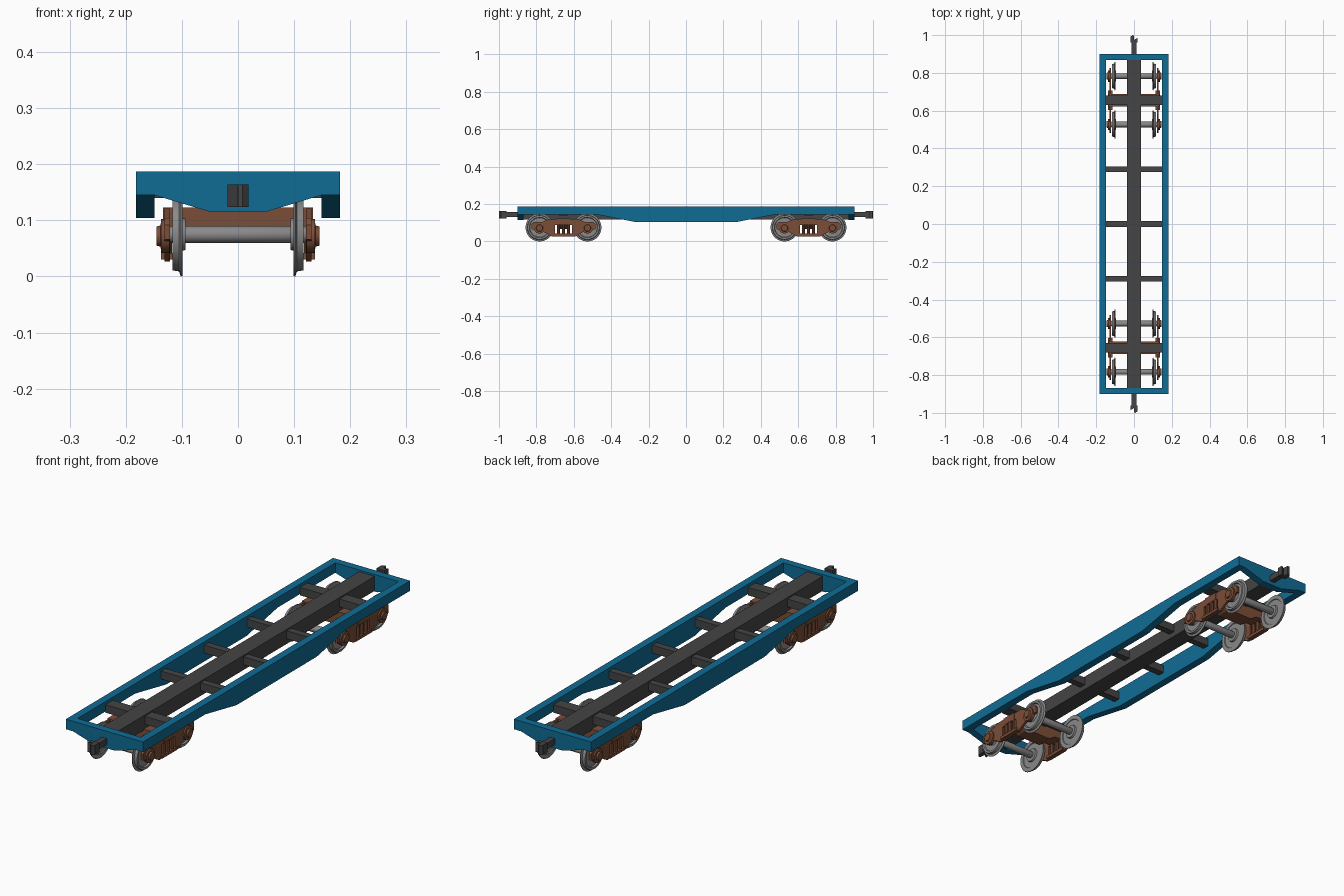
import bpy, bmesh, math
from mathutils import Matrix, Vector

if "Cube" in bpy.data.objects:
    bpy.data.objects.remove(bpy.data.objects["Cube"])


def material(name, col):
    m = bpy.data.materials.new(name)
    m.diffuse_color = (*col, 1)
    m.use_nodes = True
    m.node_tree.nodes["Principled BSDF"].inputs["Base Color"].default_value = m.diffuse_color
    return m


BLUE = material("blue_paint", (0.005, 0.15, 0.30))
DARK = material("dark_steel", (0.06, 0.058, 0.058))
BROWN = material("rust_brown", (0.20, 0.075, 0.04))
GREY = material("wheel_steel", (0.25, 0.25, 0.25))


def finish(name, bm, mat, smooth=False):
    bmesh.ops.recalc_face_normals(bm, faces=bm.faces)
    me = bpy.data.meshes.new(name)
    bm.to_mesh(me)
    bm.free()
    me.materials.append(mat)
    ob = bpy.data.objects.new(name, me)
    bpy.context.collection.objects.link(ob)
    if smooth:
        bpy.ops.object.select_all(action='DESELECT')
        ob.select_set(True)
        bpy.context.view_layer.objects.active = ob
        bpy.ops.object.shade_smooth_by_angle(angle=math.radians(35))
    return ob


def prism(name, pts, axis, a, b, mat):
    """Extrude a flat outline along x, y or z from a to b."""
    put = {'x': lambda p, d: (d, p[0], p[1]),
           'y': lambda p, d: (p[0], d, p[1]),
           'z': lambda p, d: (p[0], p[1], d)}[axis]
    bm = bmesh.new()
    f = bm.faces.new([bm.verts.new(put(p, a)) for p in pts])
    r = bmesh.ops.extrude_face_region(bm, geom=[f], use_keep_orig=True)
    vs = [v for v in r['geom'] if isinstance(v, bmesh.types.BMVert)]
    bmesh.ops.translate(bm, verts=vs, vec=Vector(put((0, 0), b - a)))
    return finish(name, bm, mat)


def box(name, x0, x1, y0, y1, z0, z1, mat):
    return prism(name, [(x0, y0), (x1, y0), (x1, y1), (x0, y1)], 'z', z0, z1, mat)


def lathe(name, prof, y, z, mat, n=24):
    """Revolve (x, radius) points around an x-directed axle line."""
    bm = bmesh.new()
    rings = [[bm.verts.new((x, y + r * math.sin(2 * math.pi * i / n),
                            z - r * math.cos(2 * math.pi * i / n))) for i in range(n)]
             for x, r in prof]
    for p, q in zip(rings, rings[1:]):
        for i in range(n):
            j = (i + 1) % n
            bm.faces.new((p[i], p[j], q[j], q[i]))
    bm.faces.new(rings[0])
    bm.faces.new(rings[-1])
    return finish(name, bm, mat, True)


# fish-belly side sills
belly = [(-.9, .1875), (-.9, .145), (-.48, .145), (-.27, .104),
         (.27, .104), (.48, .145), (.9, .145), (.9, .1875)]
for s in (-1, 1):
    prism("side_sill", belly, 'x', s * .149, s * .182, BLUE)

# end sills, deeper at the middle
end = [(-.149, .1875), (-.149, .145), (-.049, .115), (.049, .115), (.149, .145), (.149, .1875)]
for s in (-1, 1):
    prism("end_sill", end, 'y', s * .868, s * .9, BLUE)

# centre sill and cross members
box("centre_sill", -.037, .037, -.868, .868, .118, .18, DARK)
for y in (-.29, 0, .29):
    for s in (-1, 1):
        box("crossbar", s * .037, s * .149, y - .015, y + .015, .14, .174, DARK)
for y in (-.655, .655):
    for s in (-1, 1):
        box("body_bolster", s * .037, s * .149, y - .025, y + .025, .14, .174, DARK)

# couplers at both ends, the rear one turned half a circle
head = [(-.019, .96), (-.019, .985), (-.001, .975), (.0, .998), (.008, 1.0),
        (.019, .99), (.019, .96)]
for s in (-1, 1):
    box("coupler_shank", -.012, .012, s * .9, s * .962, .131, .157, DARK)
    prism("coupler_head", [(-s * x, s * y) for x, y in head], 'z', .124, .164, DARK)

# half outline of a truck side frame with a spring window
half = [(0, .121), (.075, .121), (.115, .104), (.16, .104), (.172, .092), (.172, .066),
        (.115, .056), (.062, .027), (0, .027), (0, .04), (.045, .04), (.045, .088), (0, .088)]
# wheel profile from inner to outer face: (x, radius)
wheel = [(.094, .020), (.094, .028), (.102, .030), (.102, .055), (.099, .057), (.099, .074),
         (.102, .075), (.105, .066), (.117, .064), (.117, .055), (.110, .052),
         (.110, .028), (.117, .024), (.117, .012)]
for t in (-.655, .655):
    # truck bolster, deeper between the wheels
    prism("truck_bolster", [(-.134, .123), (-.134, .09), (-.09, .088), (-.06, .068),
                            (.06, .068), (.09, .088), (.134, .09), (.134, .123)],
          'y', t - .034, t + .034, BROWN)
    for s in (-1, 1):
        for m in (-1, 1):
            prism("truck_side_frame", [(t + m * y, z) for y, z in half],
                  'x', s * .121, s * .131, BROWN)
        # spring seat and springs
        box("spring_seat", s * .115, s * .137, t - .052, t + .052, .03, .042, BROWN)
        for d in (-.027, 0, .027):
            lo = .042
            bm = bmesh.new()
            bmesh.ops.create_cone(bm, cap_ends=True, segments=10, radius1=.009, radius2=.009,
                                  depth=.05, matrix=Matrix.Translation((s * .126, t + d, lo + .025)))
            finish("spring", bm, BROWN, True)
    for d in (-.128, .128):
        # wheelset
        lathe("axle", [(-.125, .011), (-.118, .015), (.118, .015), (.125, .011)],
              t + d, .075, GREY, 16)
        for s in (-1, 1):
            lathe("wheel", [(s * x, r) for x, r in wheel], t + d, .075, GREY, 28)
            # axle box with round cap
            lathe("axle_box", [(s * .122, .030), (s * .137, .030), (s * .138, .019),
                               (s * .145, .017)], t + d, .072, BROWN, 12)
